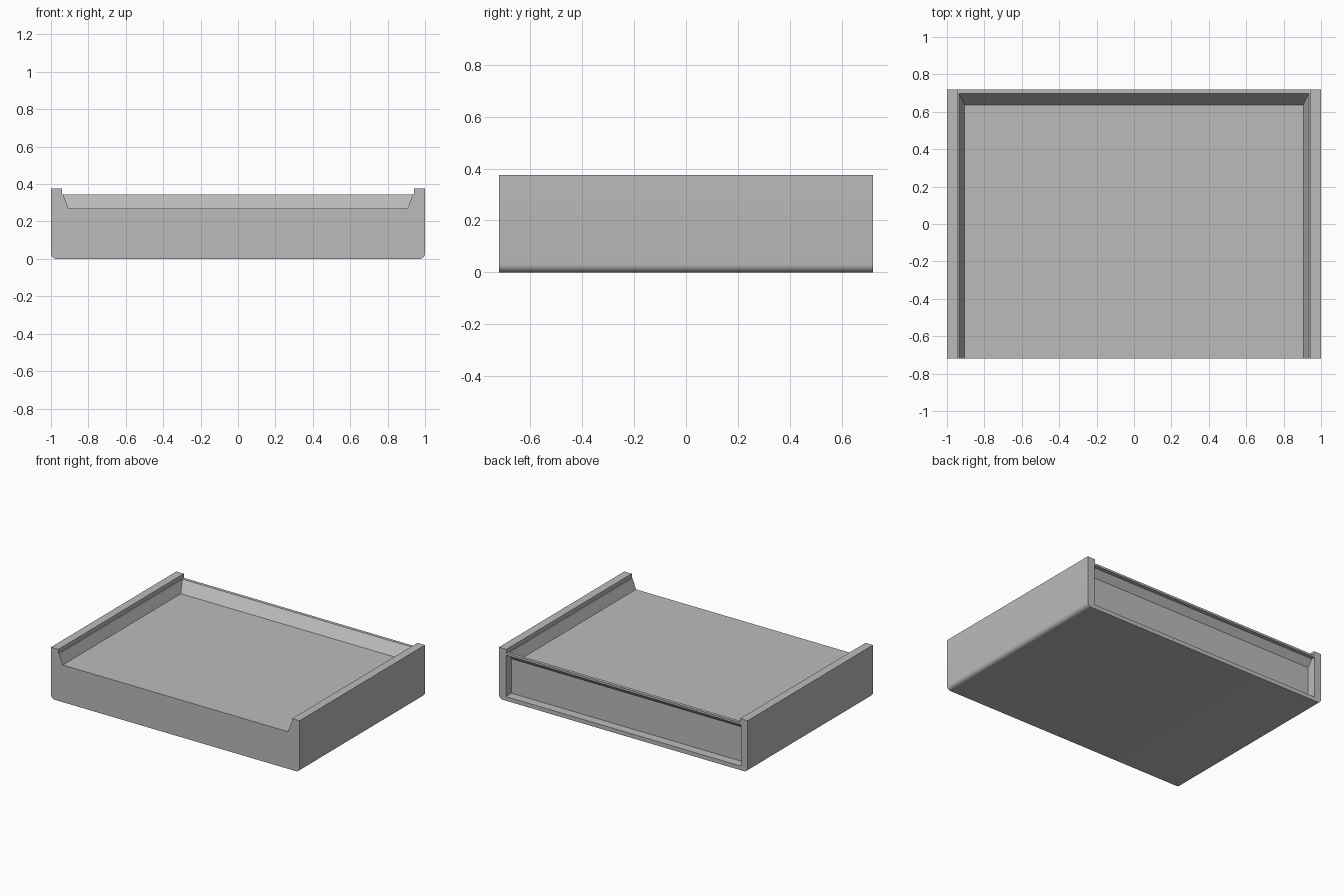
import bpy
import math
from mathutils import Vector

default = bpy.data.objects.get("Cube")
if default:
    bpy.data.objects.remove(default, do_unlink=True)

HALF_DEPTH = 0.72

grey = bpy.data.materials.new("plain grey")
grey.use_nodes = True
colour = (0.5, 0.5, 0.5, 1)
grey.diffuse_color = colour
grey.node_tree.nodes["Principled BSDF"].inputs["Base Color"].default_value = colour


def loft(name, start, end):
    """Closed solid between two matching rings of points."""
    n = len(start)
    faces = [list(range(n)), list(range(2 * n - 1, n - 1, -1))]
    faces += [[i, n + i, n + (i + 1) % n, (i + 1) % n] for i in range(n)]
    mesh = bpy.data.meshes.new(name)
    mesh.from_pydata([Vector(p) for p in start + end], [], faces)
    mesh.materials.append(grey)
    obj = bpy.data.objects.new(name, mesh)
    bpy.context.collection.objects.link(obj)
    bpy.context.view_layer.objects.active = obj
    obj.select_set(True)
    bpy.ops.object.mode_set(mode='EDIT')
    bpy.ops.mesh.select_all(action='SELECT')
    bpy.ops.mesh.normals_make_consistent(inside=False)
    bpy.ops.object.mode_set(mode='OBJECT')
    obj.select_set(False)
    return obj


def carve(target, cutter):
    """Subtract the cutter, then discard it."""
    cutter.hide_render = True
    mod = target.modifiers.new("cut", 'BOOLEAN')
    mod.operation = 'DIFFERENCE'
    mod.solver = 'EXACT'
    mod.object = cutter
    bpy.context.view_layer.objects.active = target
    bpy.ops.object.modifier_apply(modifier=mod.name)
    bpy.data.objects.remove(cutter, do_unlink=True)


# Body section: raised side rails and rounded lower edges
radius = 0.03
right = [(0.94, 0.345), (0.94, 0.375), (1, 0.375)]
for i in range(7):
    a = math.radians(15 * i)
    right.append((1 - radius + radius * math.cos(a), radius - radius * math.sin(a)))
section = right + [(-x, z) for x, z in reversed(right)]
body = loft("tray_body",
            [(x, -HALF_DEPTH, z) for x, z in section],
            [(x, HALF_DEPTH, z) for x, z in section])


# Sloped well, open at the front
def well_ring(x, back, z):
    return [(-x, -1, z), (x, -1, z), (x, back, z), (-x, back, z)]


carve(body, loft("well_cutter", well_ring(0.906, 0.637, 0.27),
                 well_ring(0.9354, 0.698, 0.346)))

# Recessed rear panel that follows the slope of the well
recess = [(0.8, 0.03), (0.655, 0.03), (0.655, 0.28), (0.692, 0.33), (0.8, 0.33)]
carve(body, loft("recess_cutter", [(-0.945, y, z) for y, z in recess],
                 [(0.945, y, z) for y, z in recess]))

# Smooth rounded edges, crisp everywhere else
body.select_set(True)
bpy.context.view_layer.objects.active = body
bpy.ops.object.shade_smooth_by_angle(angle=math.radians(20))
